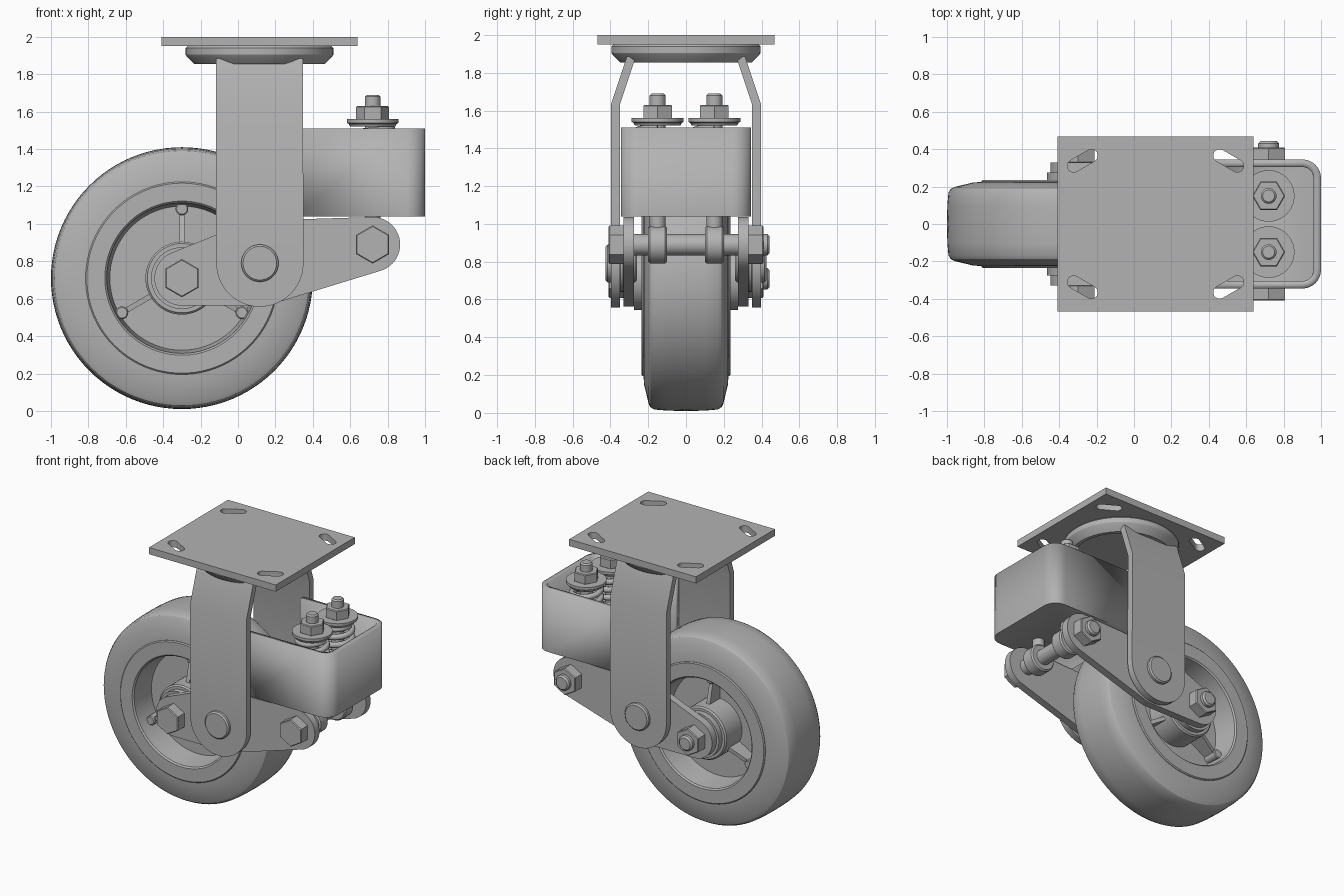
import bpy, bmesh, math
from math import cos, sin, pi
from mathutils import Vector, geometry

if "Cube" in bpy.data.objects:
    bpy.data.objects.remove(bpy.data.objects["Cube"])

GREY = (0.45, 0.45, 0.45, 1)
steel = bpy.data.materials.new("plain grey")
steel.use_nodes = True
steel.diffuse_color = GREY
steel.node_tree.nodes["Principled BSDF"].inputs["Base Color"].default_value = GREY


def finish(name, bm, mirror=False, recalc=True):
    bmesh.ops.remove_doubles(bm, verts=bm.verts, dist=1e-5)
    if recalc:
        bmesh.ops.recalc_face_normals(bm, faces=bm.faces)
    mesh = bpy.data.meshes.new(name)
    bm.to_mesh(mesh)
    bm.free()
    mesh.materials.append(steel)
    ob = bpy.data.objects.new(name, mesh)
    bpy.context.collection.objects.link(ob)
    bpy.ops.object.select_all(action='DESELECT')
    ob.select_set(True)
    bpy.context.view_layer.objects.active = ob
    bpy.ops.object.shade_smooth_by_angle(angle=math.radians(32))
    if mirror:
        ob.modifiers.new("Mirror", 'MIRROR').use_axis = (False, True, False)
    return ob


def place(u, v, t, axis):
    return Vector((u, t, v)) if axis == 'y' else Vector((u, v, t))


def lathe(name, profile, centre, axis='y', sides=32, phase=0, mirror=False):
    """Turn (radius, position) points about an axis; off-axis profiles close on themselves."""
    bm = bmesh.new()
    rings = []
    for r, t in profile:
        angles = [phase + 2 * pi * i / sides for i in range(sides)]
        rings.append([bm.verts.new(place(centre[0] + r * cos(a), centre[1] + r * sin(a), t, axis))
                      for a in angles])
    pairs = list(zip(rings, rings[1:]))
    if profile[0][0] > 0:
        pairs.append((rings[-1], rings[0]))
    for a, b in pairs:
        for i in range(sides):
            j = (i + 1) % sides
            bm.faces.new((a[i], a[j], b[j], b[i]))
    return finish(name, bm, mirror)


def rod(name, r, a, b, centre, axis='y', sides=32, phase=0, mirror=False, bevel=0.006):
    profile = [(0, a), (r - bevel, a), (r, a + bevel), (r, b - bevel), (r - bevel, b), (0, b)]
    return lathe(name, profile, centre, axis, sides, phase, mirror)


def prism(name, loops, a, b, axis='y', mirror=False):
    """Extrude an outline, with any further loops as holes."""
    bm = bmesh.new()
    for loop in loops:
        vs = [bm.verts.new(place(u, v, a, axis)) for u, v in loop]
        for i, v in enumerate(vs):
            bm.edges.new((v, vs[i - 1]))
    bmesh.ops.triangle_fill(bm, edges=bm.edges[:], use_beauty=True)
    ext = bmesh.ops.extrude_face_region(bm, geom=bm.faces[:], use_keep_orig=True)
    move = place(0, 0, b - a, axis)
    bmesh.ops.translate(bm, vec=move, verts=[g for g in ext["geom"] if isinstance(g, bmesh.types.BMVert)])
    return finish(name, bm, mirror)


def arc(c, r, start, end, n):
    return [(c[0] + r * cos(start + (end - start) * i / n),
             c[1] + r * sin(start + (end - start) * i / n)) for i in range(n + 1)]


def slot(c, tilt):
    d = (0.055 * cos(tilt), 0.055 * sin(tilt))
    return (arc((c[0] + d[0], c[1] + d[1]), 0.034, tilt - pi / 2, tilt + pi / 2, 8)
            + arc((c[0] - d[0], c[1] - d[1]), 0.034, tilt + pi / 2, tilt + 3 * pi / 2, 8))


AXLE, PIVOT, LINK = (-0.3, 0.71), (0.117, 0.79), (0.72, 0.89)
MID = 0.115

# Mounting plate with four slots
plate = [(MID - 0.525, -0.467), (MID + 0.525, -0.467), (MID + 0.525, 0.467), (MID - 0.525, 0.467)]
slots = [slot((MID + 0.39 * sx, 0.338 * sy), -sx * sy * pi / 6) for sx in (-1, 1) for sy in (-1, 1)]
prism("mounting_plate", [plate] + slots, 1.95, 2.0, 'z')

# Swivel race, hollow underneath
lathe("swivel_race", [(0, 1.95), (0.385, 1.95), (0.395, 1.94), (0.395, 1.905), (0.385, 1.89), (0.35, 1.855),
                      (0.325, 1.855), (0.305, 1.88), (0.3, 1.93), (0, 1.93)], (MID, 0), 'z', 64)

# Fork legs, bent inward at the top
bm = bmesh.new()
low = [bm.verts.new((x, 0.35, z)) for x, z in
       [(MID - 0.233, 1.63)] + arc(PIVOT, 0.233, pi, 2 * pi, 28) + [(MID + 0.233, 1.63)]]
top = [bm.verts.new((MID + s * 0.233, 0.265, 1.885)) for s in (1, -1)]
bm.faces.new(low)
bm.faces.new([low[0], low[-1]] + top)
ext = bmesh.ops.extrude_face_region(bm, geom=bm.faces[:], use_keep_orig=True)
bmesh.ops.translate(bm, vec=(0, 0.048, 0), verts=[g for g in ext["geom"] if isinstance(g, bmesh.types.BMVert)])
finish("fork_legs", bm, True)

# Spring housing: open-topped tray with rounded outer corners
bm = bmesh.new()
path = ([(0.3, -0.345)] + arc((0.9, -0.245), 0.1, -pi / 2, 0, 8)
        + arc((0.9, 0.245), 0.1, 0, pi / 2, 8) + [(0.3, 0.345)])
floor = [bm.verts.new((x, y, 1.04)) for x, y in path]
lip = [bm.verts.new((x, y, 1.51)) for x, y in path]
bm.faces.new(floor[::-1])
for i in range(len(path) - 1):
    bm.faces.new((floor[i], floor[i + 1], lip[i + 1], lip[i]))
shell = finish("spring_housing", bm, recalc=False).modifiers.new("Wall", 'SOLIDIFY')
shell.thickness, shell.offset, shell.use_even_offset = 0.04, -1, True

# Swing arms, a hull around three round ends
cloud = [p for c, r in ((AXLE, 0.147), (PIVOT, 0.228), (LINK, 0.147)) for p in arc(c, r, 0, 2 * pi, 48)[:-1]]
outline = [cloud[i] for i in geometry.convex_hull_2d([Vector(p) for p in cloud])]
prism("swing_arms", [outline], 0.275, 0.33, 'y', True)

# Pivot pins
rod("pivot_pins", 0.1, 0.26, 0.425, PIVOT, mirror=True, bevel=0.01)
rod("pivot_spacers", 0.15, 0.328, 0.352, PIVOT, mirror=True)

# Axle and link bolts with hex head in front, nut and thread behind
for label, c in (("axle", AXLE), ("link", LINK)):
    rod(label + "_bolt", 0.056, -0.35, 0.443, c, bevel=0.012)
    rod(label + "_head", 0.102, -0.41, -0.325, c, sides=6, phase=pi / 2)
    rod(label + "_nut", 0.102, 0.325, 0.41, c, sides=6, phase=pi / 2)

# Tyre
tyre = [(0.51, 0.225), (0.56, 0.222), (0.66, 0.198), (0.68, 0.188), (0.692, 0.168), (0.698, 0.1), (0.70, 0)]
lathe("tyre", tyre + [(r, -y) for r, y in tyre[-2::-1]], AXLE, sides=96)

# Rim with web
rim = [(0.515, 0.228), (0.508, 0.235), (0.412, 0.235), (0.402, 0.225), (0.385, 0.045), (0.15, 0.045)]
lathe("rim_and_web", rim + [(r, -y) for r, y in rim[::-1]], AXLE, sides=96)

# Hub
lathe("hub", [(0, -0.275), (0.165, -0.275), (0.165, -0.235), (0.185, -0.235), (0.195, -0.225),
              (0.195, 0.225), (0.185, 0.235), (0.165, 0.235), (0.165, 0.275), (0, 0.275)], AXLE, sides=64)

# Web ribs with rounded outer posts
for k in range(3):
    a = pi / 2 + k * 2 * pi / 3
    out, side = Vector((cos(a), 0, sin(a))), Vector((-sin(a), 0, cos(a)))
    centre = Vector((AXLE[0], 0, AXLE[1]))
    bm = bmesh.new()
    faces = [[bm.verts.new(centre + out * r + side * s + Vector((0, y, 0)))
              for r, y in ((0.18, -0.17), (0.39, -0.12), (0.39, 0.12), (0.18, 0.17))] for s in (-0.014, 0.014)]
    for f in faces:
        bm.faces.new(f)
    for i in range(4):
        bm.faces.new((faces[0][i], faces[0][i - 1], faces[1][i - 1], faces[1][i]))
    finish("web_rib", bm)
    rod("rib_post", 0.034, -0.15, 0.15, (AXLE[0] + 0.37 * cos(a), AXLE[1] + 0.37 * sin(a)), sides=20)

# Spring assemblies: eye, stud, coil, washer and nut
for sy in (-1, 1):
    c = (LINK[0], 0.15 * sy)
    lo, hi = sorted((0.1 * sy, 0.2 * sy))
    rod("stud_eye", 0.1, lo, hi, LINK, bevel=0.01)
    rod("stud", 0.042, 0.93, 1.69, c, 'z', 24, bevel=0.01)
    rod("stud_nut", 0.088, 1.555, 1.63, c, 'z', 6)
    lathe("spring_washer", [(0, 1.52), (0.12, 1.52), (0.128, 1.535), (0.138, 1.54), (0.138, 1.56), (0, 1.56)],
          c, 'z', 40)
    curve = bpy.data.curves.new("coil_spring", 'CURVE')
    curve.dimensions = '3D'
    curve.bevel_depth = 0.021
    curve.bevel_resolution = 2
    curve.use_fill_caps = True
    spline = curve.splines.new('POLY')
    turns, steps = 7, 28
    spline.points.add(turns * steps)
    for i, p in enumerate(spline.points):
        a = 2 * pi * i / steps
        p.co = (c[0] + 0.1 * cos(a), c[1] + 0.1 * sin(a), 1.1 + 0.41 * i / (turns * steps), 1)
    curve.materials.append(steel)
    bpy.context.collection.objects.link(bpy.data.objects.new("coil_spring", curve))
